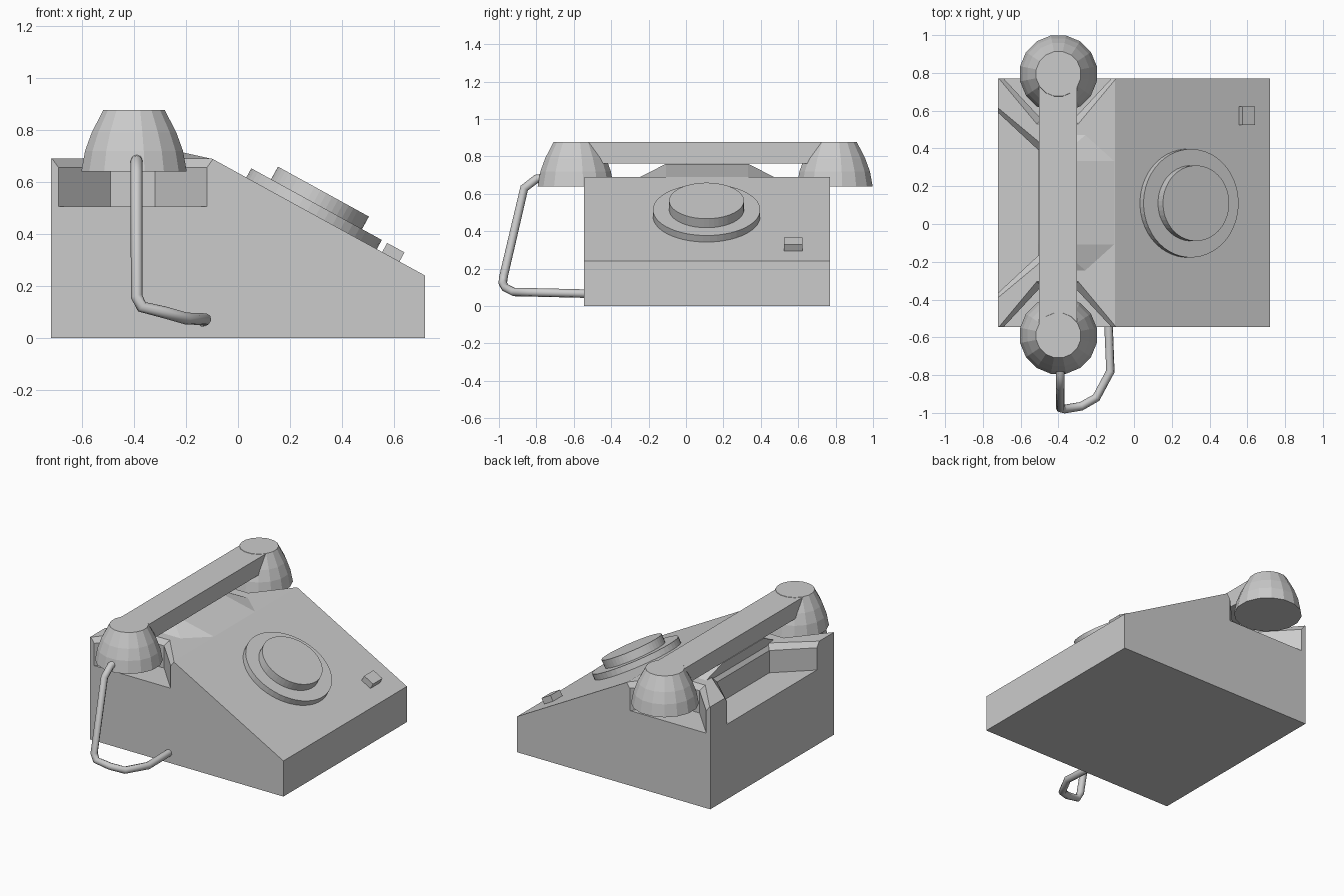
import bpy, bmesh, math
from mathutils import Vector, Matrix

if "Cube" in bpy.data.objects:
    bpy.data.objects.remove(bpy.data.objects["Cube"])

MID_Y = 0.1125          # centre plane of the phone body
SLOPE = math.atan2(0.45, 0.82)


def finish(bm, name):
    bmesh.ops.recalc_face_normals(bm, faces=bm.faces)
    mesh = bpy.data.meshes.new(name)
    bm.to_mesh(mesh)
    bm.free()
    ob = bpy.data.objects.new(name, mesh)
    bpy.context.scene.collection.objects.link(ob)
    return ob


def loft(name, rings):
    """Skin a stack of equal-length rings and cap both ends."""
    bm = bmesh.new()
    vs = [[bm.verts.new(p) for p in ring] for ring in rings]
    n = len(vs[0])
    for a, b in zip(vs, vs[1:]):
        for i in range(n):
            j = (i + 1) % n
            bm.faces.new((a[i], a[j], b[j], b[i]))
    bm.faces.new(vs[0])
    bm.faces.new(vs[-1])
    return finish(bm, name)


def box(name, lo, hi):
    rect = [(lo[0], lo[1]), (hi[0], lo[1]), (hi[0], hi[1]), (lo[0], hi[1])]
    return loft(name, [[(x, y, z) for x, y in rect] for z in (lo[2], hi[2])])


def turned(name, profile, sides, matrix):
    """Solid of revolution from (radius, height) pairs."""
    ring = [2 * math.pi * (i + 0.5) / sides for i in range(sides)]
    ob = loft(name, [[(r * math.cos(a), r * math.sin(a), z) for a in ring]
                     for r, z in profile])
    ob.data.transform(matrix)
    return ob


def on_slope(x, y):
    """Frame lying on the sloping front panel."""
    z = 0.69 - (x + 0.10) * math.tan(SLOPE)
    return Matrix.Translation((x, y, z)) @ Matrix.Rotation(SLOPE, 4, 'Y')


# Wedge-shaped body
side = [(-0.72, 0), (0.72, 0), (0.72, 0.24), (-0.10, 0.69), (-0.72, 0.69)]
body = loft("body", [[(x, y, z) for x, z in side] for y in (-0.545, 0.77)])


# Tapered recesses: two under the handset cups and one hand grip at the back
def recess(name, u0, u1, place):
    rings = []
    for z, w in ((0.505, 0), (0.655, 0), (0.69, 0.025), (0.9, 0.025)):
        outline = [(u0 - w, -0.1), (u0 - w, 0), (u0 + 0.2 - w, 0.215 + w),
                   (u1 - 0.2 + w, 0.215 + w), (u1 + w, 0), (u1 + w, -0.1)]
        rings.append([(*place(u, d), z) for u, d in outline])
    cutter = loft(name, rings)
    cutter.hide_render = True
    cutter.display_type = 'WIRE'
    mod = body.modifiers.new(name, 'BOOLEAN')
    mod.operation = 'DIFFERENCE'
    mod.solver = 'EXACT'
    mod.object = cutter


recess("cup_recess_front_cutter", -0.69, -0.12, lambda u, d: (u, -0.545 + d))
recess("cup_recess_back_cutter", -0.69, -0.12, lambda u, d: (u, 0.77 - d))
recess("grip_recess_cutter", -0.365, 0.59, lambda u, d: (-0.72 + d, u))

# Low faceted cradle rise beneath the handle
bm = bmesh.new()
for s in (-1, 1):
    for x, dy, z in ((-0.10, 0.22, 0.689), (-0.10, 0.22, 0.65),
                     (-0.255, 0.36, 0.689), (-0.255, 0.36, 0.65),
                     (-0.48, 0.36, 0.689), (-0.48, 0.30, 0.65),
                     (-0.42, 0.22, 0.76), (-0.505, 0.22, 0.76)):
        bm.verts.new((x, MID_Y + s * dy, z))
hull = bmesh.ops.convex_hull(bm, input=bm.verts)
bmesh.ops.delete(bm, geom=[v for v in hull["geom_interior"]
                           if isinstance(v, bmesh.types.BMVert)], context='VERTS')
bmesh.ops.dissolve_limit(bm, angle_limit=0.01, verts=bm.verts, edges=bm.edges)
finish(bm, "cradle_rise")

# Handset: two cups and a bar
cup = [(0.207, 0.64), (0.192, 0.72), (0.166, 0.79), (0.12, 0.878)]
for name, y in (("earpiece", 0.795), ("mouthpiece", -0.59)):
    turned(name, cup, 16, Matrix.Translation((-0.4, y, 0)))
box("handset_bar", (-0.503, -0.59, 0.762), (-0.302, 0.795, 0.876))

# Dial on the slope
dial = on_slope(0.283, 0.11)
turned("dial_plate", [(0.287, -0.01), (0.287, 0.04)], 48, dial)
turned("dial_cap", [(0.2, 0.03), (0.2, 0.095)], 48, dial)

# Small button beside the dial
button = box("button", (-0.038, -0.05, -0.01), (0.038, 0.05, 0.04))
button.data.transform(on_slope(0.588, 0.573))

# Cord from mouthpiece to body
path = [(-0.39, -0.72, 0.69), (-0.39, -0.80, 0.68), (-0.39, -0.865, 0.63),
        (-0.39, -0.975, 0.16), (-0.37, -0.98, 0.12), (-0.28, -0.965, 0.098),
        (-0.20, -0.92, 0.075), (-0.125, -0.78, 0.072), (-0.135, -0.53, 0.066)]
curve = bpy.data.curves.new("cord", 'CURVE')
curve.dimensions = '3D'
curve.bevel_depth = 0.023
curve.bevel_resolution = 2
curve.use_fill_caps = True
spline = curve.splines.new('POLY')
spline.points.add(len(path) - 1)
for pt, co in zip(spline.points, path):
    pt.co = (*co, 1)
bpy.context.scene.collection.objects.link(bpy.data.objects.new("cord", curve))
